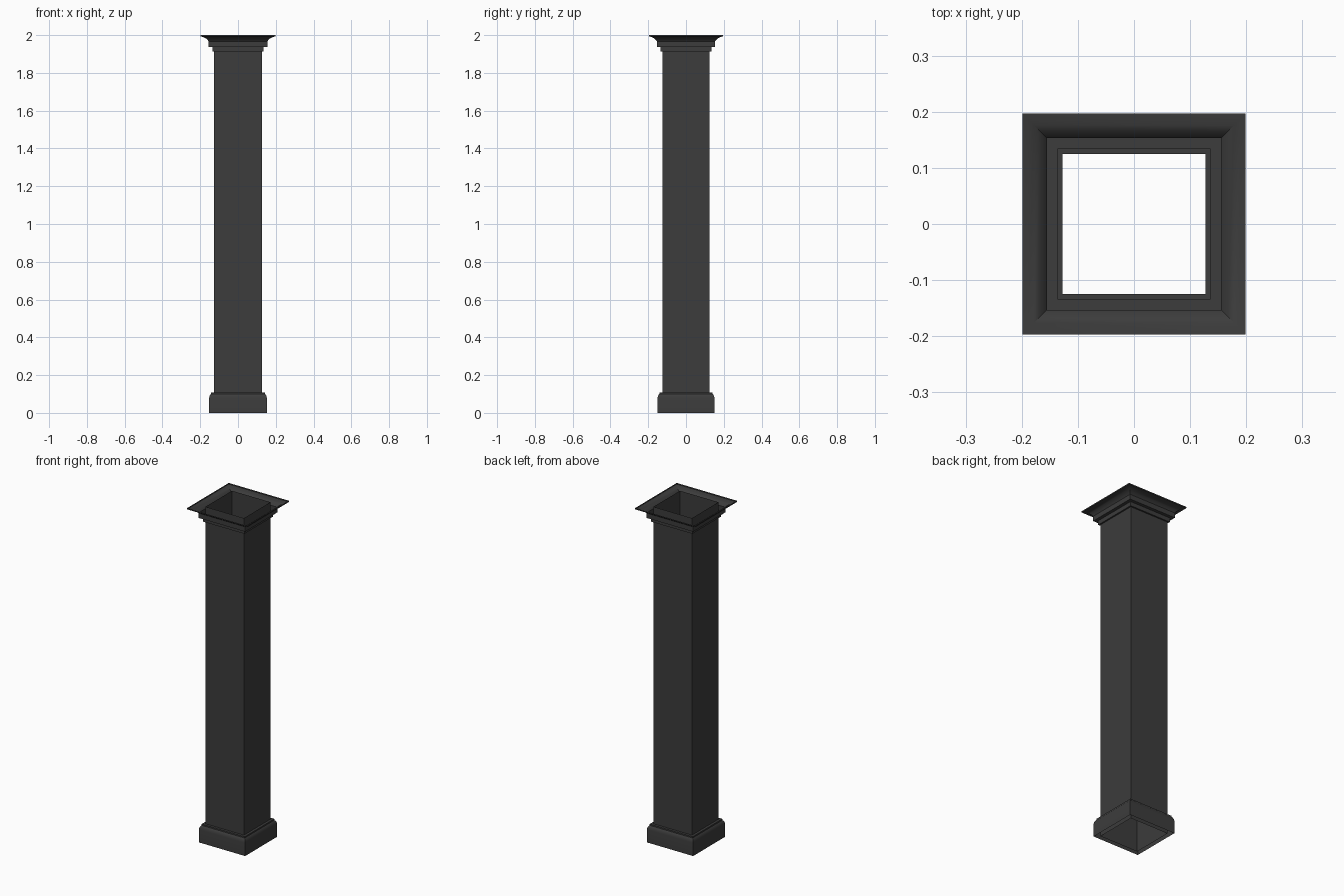
import bpy
import bmesh

cube = bpy.data.objects.get("Cube")
if cube:
    bpy.data.objects.remove(cube, do_unlink=True)

charcoal = bpy.data.materials.new("charcoal")
charcoal.use_nodes = True
COLOR = (0.045, 0.045, 0.045, 1)
charcoal.diffuse_color = COLOR
charcoal.node_tree.nodes["Principled BSDF"].inputs["Base Color"].default_value = COLOR

CORNERS = ((-1, -1), (1, -1), (1, 1), (-1, 1))
SHAFT = 0.126


def square_sweep(name, profile):
    """Carry a (reach, height) profile round a square with mitred corners."""
    bm = bmesh.new()
    rings = [[bm.verts.new((sx * (r + 0.001), sy * (r - 0.001), z)) for sx, sy in CORNERS]
             for r, z in profile]
    for low, high in zip(rings, rings[1:]):
        for i in range(4):
            j = (i + 1) % 4
            bm.faces.new((low[i], low[j], high[j], high[i]))
    mesh = bpy.data.meshes.new(name)
    bm.to_mesh(mesh)
    bm.free()
    mesh.materials.append(charcoal)
    obj = bpy.data.objects.new(name, mesh)
    bpy.context.collection.objects.link(obj)
    bpy.ops.object.select_all(action="DESELECT")
    obj.select_set(True)
    bpy.context.view_layer.objects.active = obj
    bpy.ops.object.shade_smooth_by_angle(angle=0.6)
    return obj


# Hollow square shaft, open at both ends
square_sweep("shaft", [(SHAFT, 0), (SHAFT, 2)])

# Plinth with a stepped, rounded top edge
square_sweep("base_moulding", [
    (0.152, 0), (0.152, 0.078), (0.150, 0.088), (0.146, 0.096),
    (0.141, 0.100), (0.141, 0.108), (SHAFT, 0.108)])

# Crown: two steps, then a cove flaring to a thin lip
square_sweep("crown_moulding", [
    (SHAFT, 1.912), (0.135, 1.912), (0.135, 1.937), (0.154, 1.937),
    (0.154, 1.966), (0.159, 1.973), (0.167, 1.981), (0.177, 1.987),
    (0.188, 1.991), (0.198, 1.993), (0.198, 2.0)])
